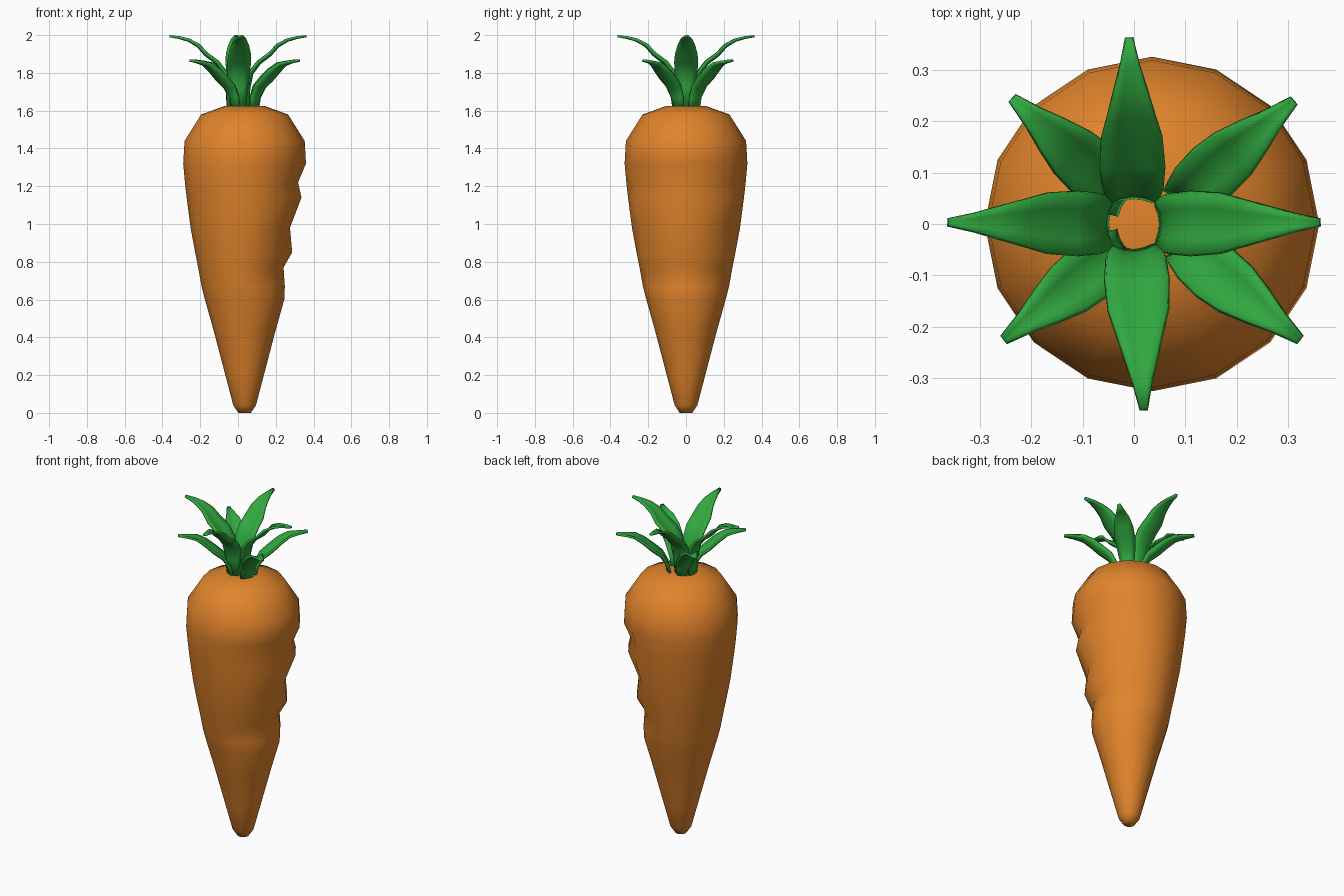
import bpy, bmesh, math
from mathutils import Vector

if "Cube" in bpy.data.objects:
    bpy.data.objects.remove(bpy.data.objects["Cube"])

CX = 0.035  # the root sits slightly right of the leaf crown


def material(name, color):
    m = bpy.data.materials.new(name)
    m.diffuse_color = color
    m.use_nodes = True
    m.node_tree.nodes["Principled BSDF"].inputs["Base Color"].default_value = m.diffuse_color
    return m


def finish(name, bm, mat, angle):
    bmesh.ops.recalc_face_normals(bm, faces=bm.faces)
    me = bpy.data.meshes.new(name)
    bm.to_mesh(me)
    bm.free()
    me.materials.append(mat)
    ob = bpy.data.objects.new(name, me)
    bpy.context.collection.objects.link(ob)
    bpy.ops.object.select_all(action='DESELECT')
    ob.select_set(True)
    bpy.context.view_layer.objects.active = ob
    bpy.ops.object.shade_smooth_by_angle(angle=math.radians(angle))
    return ob


orange = material("orange", (0.75, 0.23, 0.024, 1))
green = material("green", (0.03, 0.39, 0.05, 1))

# Root: 16-sided lathe, rings of (height, radius, bite depth on the +x side)
rings = [(0.0, 0.033, 0), (0.04, 0.06, 0), (0.2, 0.102, 0), (0.44, 0.165, 0),
         (0.60, 0.21, 0), (0.67, 0.228, 0.015), (0.77, 0.246, 0.04),
         (0.85, 0.262, 0.01), (0.98, 0.286, 0.046), (1.14, 0.307, 0.006),
         (1.22, 0.316, 0.033), (1.32, 0.325, 0), (1.44, 0.318, 0),
         (1.58, 0.23, 0), (1.625, 0.105, 0)]
N = 16
bm = bmesh.new()
loops = []
for z, r, bite in rings:
    loop = []
    for i in range(N):
        a = 2 * math.pi * i / N
        rr = r - bite * min(1, max(0, 1.4 * math.cos(a)))
        loop.append(bm.verts.new((CX + rr * math.cos(a), rr * math.sin(a), z)))
    loops.append(loop)
for lo, hi in zip(loops, loops[1:]):
    for i in range(N):
        j = (i + 1) % N
        bm.faces.new((lo[i], lo[j], hi[j], hi[i]))
bm.faces.new(loops[0][::-1])
bm.faces.new(loops[-1])
finish("carrot_root", bm, orange, 60)


# Leaf: cupped strip swept outward along (radius, height, half width, cup depth)
def leaf(name, path, cx, azimuth):
    a = math.radians(azimuth)
    out = Vector((math.cos(a), math.sin(a), 0))
    side = Vector((-math.sin(a), math.cos(a), 0))
    up = Vector((0, 0, 1))
    bm = bmesh.new()
    rows = []
    for k, (r, z, w, cup) in enumerate(path):
        p, q = path[max(k - 1, 0)], path[min(k + 1, len(path) - 1)]
        n = (up * (q[0] - p[0]) - out * (q[1] - p[1])).normalized()
        c = Vector((cx, 0, 0)) + out * r + up * z
        rows.append([bm.verts.new(c + side * (w * s) + n * (cup * (s * s - 0.5)))
                     for s in (-1, -0.5, 0, 0.5, 1)])
    for lo, hi in zip(rows, rows[1:]):
        for i in range(4):
            bm.faces.new((lo[i], lo[i + 1], hi[i + 1], hi[i]))
    ob = finish(name, bm, green, 50)
    mod = ob.modifiers.new("thickness", 'SOLIDIFY')
    mod.thickness = 0.012
    mod.offset = 0


upper = [(0.05, 1.61, 0.035, 0.008), (0.052, 1.72, 0.05, 0.015),
         (0.068, 1.80, 0.057, 0.016), (0.11, 1.855, 0.062, 0.014),
         (0.17, 1.90, 0.058, 0.012), (0.21, 1.945, 0.046, 0.01),
         (0.26, 1.973, 0.032, 0.007), (0.31, 1.987, 0.018, 0.003),
         (0.362, 1.994, 0.007, 0)]
lower = [(0.065, 1.60, 0.035, 0.008), (0.078, 1.67, 0.04, 0.014),
         (0.11, 1.725, 0.05, 0.02), (0.16, 1.765, 0.056, 0.022),
         (0.21, 1.81, 0.052, 0.018), (0.26, 1.845, 0.038, 0.012),
         (0.31, 1.857, 0.022, 0.005), (0.365, 1.866, 0.009, 0)]

# Four tall leaves and four short ones between them
for i, az in enumerate((0.5, 91.5, 179.5, 273)):
    leaf(f"tall_leaf_{i + 1}", upper, 0, az)
for i, az in enumerate((41, 138, 218, 322)):
    leaf(f"short_leaf_{i + 1}", lower, CX, az)
